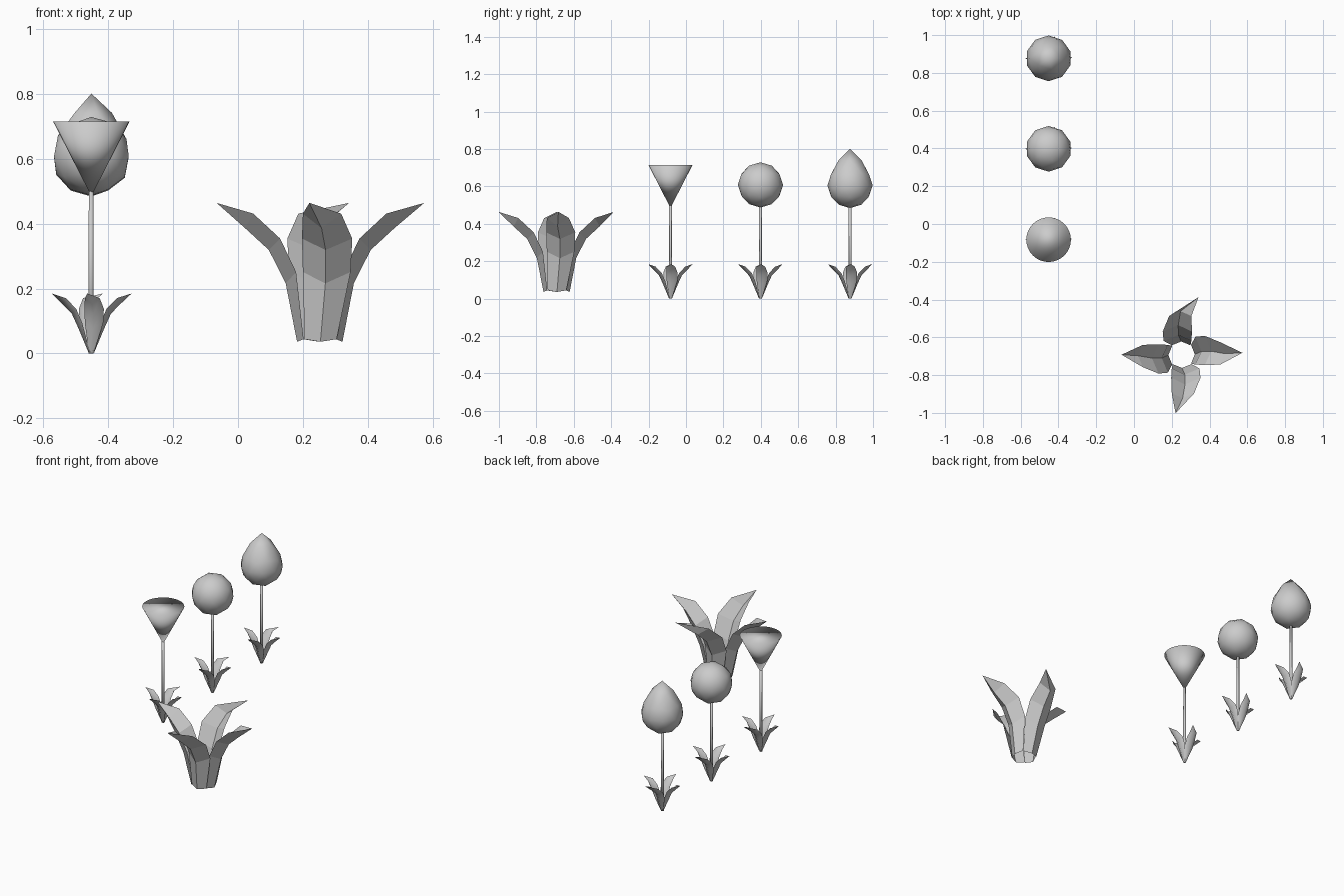
import bpy, bmesh, math
from mathutils import Vector, Matrix

if "Cube" in bpy.data.objects:
    bpy.data.objects.remove(bpy.data.objects["Cube"])

# Leaf stations: rib radius, rib height, edge radius, edge height, width one side, width other side
BIG = [(.070, .000, .050, .008, -.047, .052),
       (.105, .180, .073, .215, -.052, .095),
       (.157, .283, .122, .318, -.055, .100),
       (.230, .350, .205, .395, -.052, .066)]
SMALL = [(.022, .000, .012, .005, -.020, .022)] + BIG[1:]
# Four leaves: direction in degrees, tip sideways shift, tip radius
LEAVES = [(-90, -.032, .310), (0, .010, .322), (90, -.090, .305), (180, .000, .318)]


def finish(bm, name, smooth):
    me = bpy.data.meshes.new(name)
    bm.to_mesh(me)
    bm.free()
    ob = bpy.data.objects.new(name, me)
    bpy.context.collection.objects.link(ob)
    for p in me.polygons:
        p.use_smooth = smooth
    return ob


def leaf_cluster(name, centre, stations, sr, sz, smooth):
    """Rosette of four folded leaves, each two faces wide."""
    bm = bmesh.new()
    for ang, skew, tip_r in LEAVES:
        rot = Matrix.Rotation(math.radians(ang), 3, 'Z')

        def put(r, t, z):
            return bm.verts.new(rot @ Vector((r * sr, t * sr, z * sz)) + Vector(centre))

        rows = [(put(er, a, ez), put(mr, (a + b) * .4, mz), put(er, b, ez))
                for mr, mz, er, ez, a, b in stations]
        tip = put(tip_r, skew, .428)
        for lo, hi in zip(rows, rows[1:]):
            for i in (0, 1):
                bm.faces.new((lo[i], lo[i + 1], hi[i + 1], hi[i]))
        for i in (0, 1):
            bm.faces.new((rows[-1][i], rows[-1][i + 1], tip))
    finish(bm, name, smooth)


def cone(name, centre, r1, r2, depth, segs):
    bm = bmesh.new()
    bmesh.ops.create_cone(bm, cap_ends=True, segments=segs, radius1=r1, radius2=r2,
                          depth=depth, matrix=Matrix.Translation(centre))
    bmesh.ops.remove_doubles(bm, verts=bm.verts[:], dist=1e-5)
    finish(bm, name, True)


def ball(name, centre, radius, pull=0.0):
    """Low-poly ball; pull draws its crown up into a bud point."""
    bm = bmesh.new()
    bmesh.ops.create_icosphere(bm, subdivisions=2, radius=radius)
    for v in bm.verts:
        v.co.z += pull * max(0, v.co.z / radius) ** 5
        v.co += Vector(centre)
    finish(bm, name, True)


# Large leafy plant
leaf_cluster("large_leaves", (.252, -.692, .036), BIG, 1, 1, False)

# Three flowers: stem and leaves
X = -.452
for name, y in (("cup", -.083), ("round", .398), ("bud", .877)):
    cone(name + "_stem", (X - .001, y, .25), .009, .008, .5, 6)
    leaf_cluster(name + "_leaves", (X, y, .002), SMALL, .385, .427, True)

# Flower heads
cone("cup_head", (X, -.083, .600), .0, .118, .230, 32)
ball("round_head", (X, .398, .608), .121)
ball("bud_head", (X, .877, .605), .121, .075)
